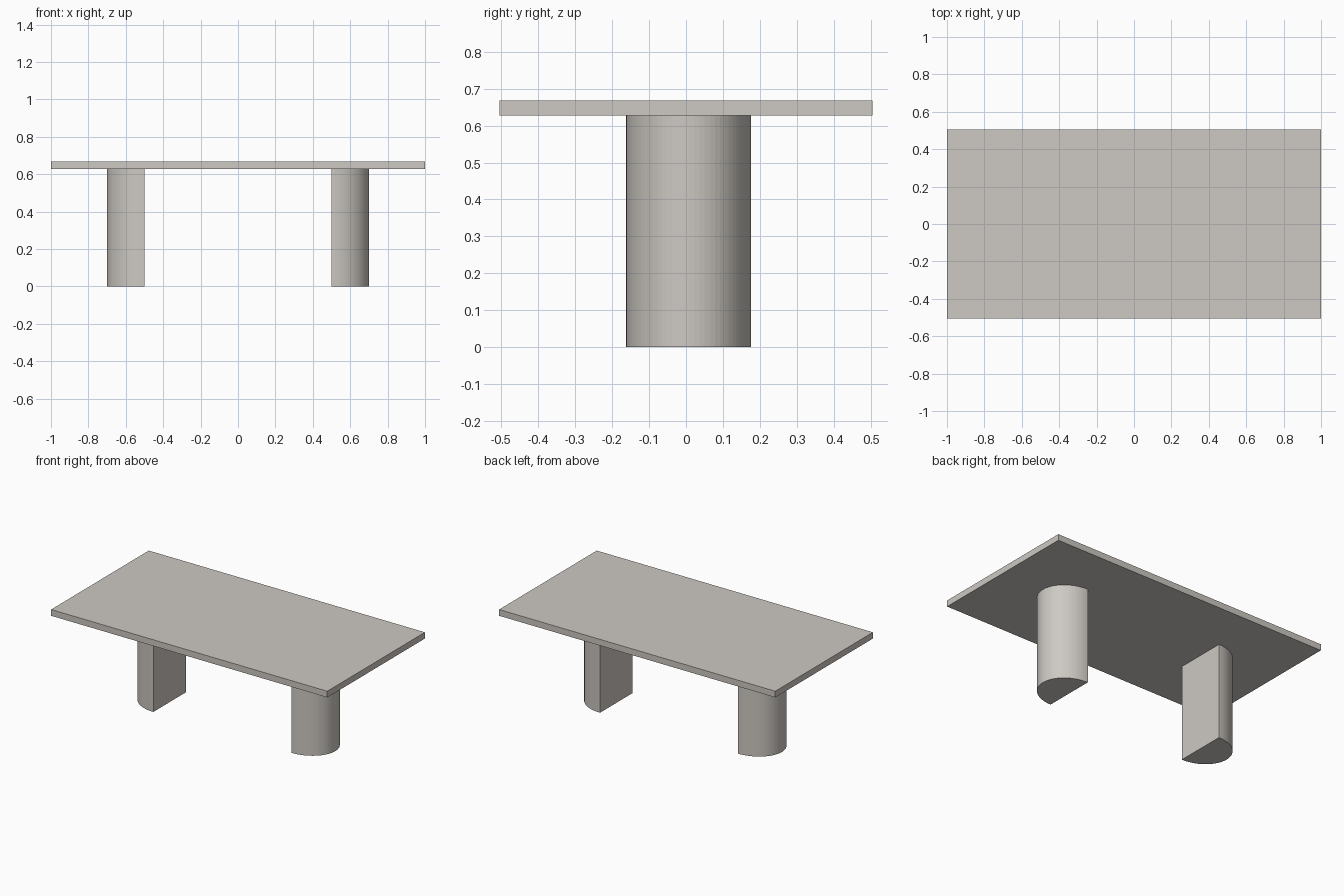
import bpy, bmesh, math

if "Cube" in bpy.data.objects:
    bpy.data.objects.remove(bpy.data.objects["Cube"])

mat = bpy.data.materials.new("warm grey")
mat.diffuse_color = (0.61, 0.58, 0.54, 1)
mat.use_nodes = True
mat.node_tree.nodes["Principled BSDF"].inputs["Base Color"].default_value = mat.diffuse_color

TOP_Z, UNDER_Z = 0.668, 0.627


def prism(name, outline, z0, z1):
    """Extrude a counter-clockwise outline from z0 up to z1."""
    bm = bmesh.new()
    base = bm.faces.new([bm.verts.new((x, y, z0)) for x, y in outline])
    ext = bmesh.ops.extrude_face_region(bm, geom=[base], use_keep_orig=True)
    verts = [v for v in ext["geom"] if isinstance(v, bmesh.types.BMVert)]
    bmesh.ops.translate(bm, verts=verts, vec=(0, 0, z1 - z0))
    bmesh.ops.recalc_face_normals(bm, faces=bm.faces)
    mesh = bpy.data.meshes.new(name)
    bm.to_mesh(mesh)
    bm.free()
    mesh.materials.append(mat)
    obj = bpy.data.objects.new(name, mesh)
    bpy.context.collection.objects.link(obj)
    return obj


# Rectangular slab
prism("table_top", [(-1, -0.505), (1, -0.505), (1, 0.505), (-1, 0.505)],
      UNDER_Z, TOP_Z)

# Half-round legs: flat side faces inwards, curved side faces outwards
SEGMENTS = 36
for name, side in (("left_leg", -1), ("right_leg", 1)):
    outline = []
    for i in range(SEGMENTS + 1):
        a = -math.pi / 2 + math.pi * i / SEGMENTS
        outline.append((side * (0.5 + 0.2 * math.cos(a)),
                        0.007 + 0.169 * math.sin(a)))
    prism(name, outline, 0, UNDER_Z)
